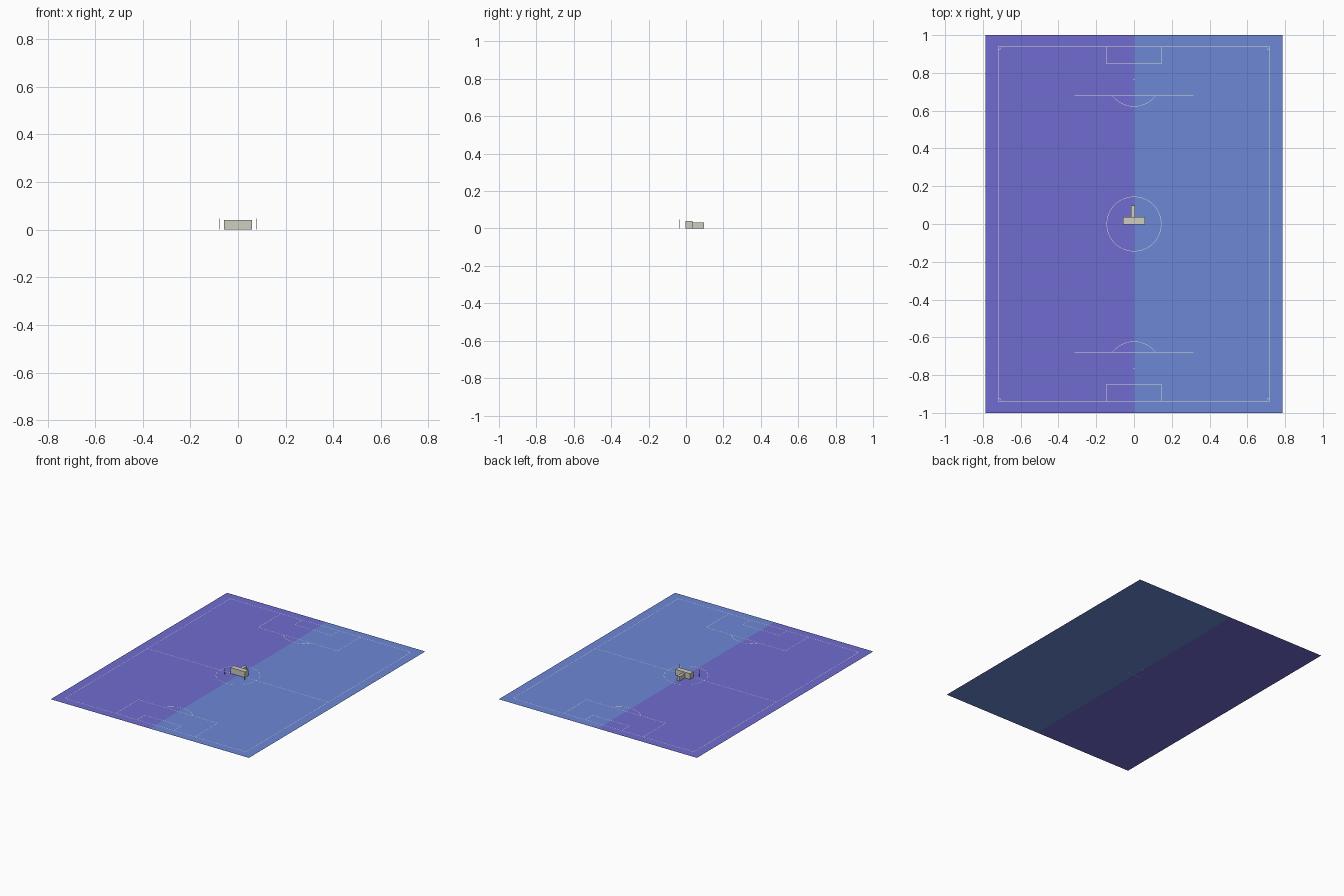
import bpy, bmesh, math
from mathutils import Matrix

if "Cube" in bpy.data.objects:
    bpy.data.objects.remove(bpy.data.objects["Cube"])

def material(name, rgb):
    m = bpy.data.materials.new(name)
    m.diffuse_color = (*rgb, 1)
    m.use_nodes = True
    m.node_tree.nodes["Principled BSDF"].inputs["Base Color"].default_value = m.diffuse_color
    return m

PURPLE = material("purple turf", (0.160, 0.148, 0.63))
BLUE = material("blue turf", (0.150, 0.242, 0.66))
CHALK = material("chalk white", (0.78, 0.78, 0.66))
STONE = material("pale stone", (0.61, 0.61, 0.53))
GREY = material("pole grey", (0.40, 0.40, 0.40))

HX, HY = 0.787, 1.0          # half size of the turf
SX, SY = 0.719, 0.9375       # half size of the marked pitch
W = 0.0022                   # line width
LZ = 0.0005                  # height of the markings

def finish(bm, name, mat):
    me = bpy.data.meshes.new(name)
    bm.to_mesh(me)
    bm.free()
    me.materials.append(mat)
    ob = bpy.data.objects.new(name, me)
    bpy.context.collection.objects.link(ob)
    return ob

def quad(bm, x0, x1, y0, y1, z):
    bm.faces.new([bm.verts.new(p) for p in
                  ((x0, y0, z), (x1, y0, z), (x1, y1, z), (x0, y1, z))])

def line_x(bm, x0, x1, y):
    quad(bm, x0 - W / 2, x1 + W / 2, y - W / 2, y + W / 2, LZ)

def line_y(bm, x, y0, y1):
    quad(bm, x - W / 2, x + W / 2, min(y0, y1), max(y0, y1), LZ)

def arc(bm, cx, cy, r, a0, a1, n):
    rows = []
    for i in range(n + 1):
        a = math.radians(a0 + (a1 - a0) * i / n)
        rows.append([bm.verts.new((cx + q * math.cos(a), cy + q * math.sin(a), LZ))
                     for q in (r - W / 2, r + W / 2)])
    for (a, b), (c, d) in zip(rows, rows[1:]):
        bm.faces.new((a, b, d, c))

def box(name, x0, x1, y0, y1, z0, z1, mat):
    bm = bmesh.new()
    bmesh.ops.create_cube(bm, size=1, matrix=Matrix.Translation(
        ((x0 + x1) / 2, (y0 + y1) / 2, (z0 + z1) / 2))
        @ Matrix.Diagonal((x1 - x0, y1 - y0, z1 - z0, 1)))
    return finish(bm, name, mat)

# Turf halves
for name, x0, x1, mat in (("turf_left", -HX, 0, PURPLE), ("turf_right", 0, HX, BLUE)):
    bm = bmesh.new()
    quad(bm, x0, x1, -HY, HY, 0)
    finish(bm, name, mat)

# Outer lines, halfway line and centre circle
bm = bmesh.new()
for s in (-1, 1):
    line_y(bm, s * SX, -SY, SY)
    line_x(bm, -SX, SX, s * SY)
line_x(bm, -SX, SX, 0)
arc(bm, 0, 0, 0.144, 0, 360, 64)
finish(bm, "pitch_outline", CHALK)

# Penalty area, goal area, spot, arc and corner arcs at both ends
for s, end in ((1, "back"), (-1, "front")):
    bm = bmesh.new()
    for half, depth in ((0.315, 0.258), (0.146, 0.086)):
        y = s * (SY - depth)
        line_x(bm, -half, half, y)
        for k in (-1, 1):
            line_y(bm, k * half, y, s * SY)
    spot = s * (SY - 0.172)
    quad(bm, -0.002, 0.002, spot - 0.002, spot + 0.002, LZ)
    arc(bm, 0, spot, 0.143, -s * 90 - 53, -s * 90 + 53, 20)
    for k in (-1, 1):
        mid = math.degrees(math.atan2(-s, -k))
        arc(bm, k * SX, s * SY, 0.0156, mid - 45, mid + 45, 6)
    finish(bm, "end_markings_" + end, CHALK)

# Central T-shaped block
box("cross_block", -0.058, 0.058, -0.002, 0.036, 0, 0.041, STONE)
box("rear_block", -0.017, 0.004, 0.036, 0.097, 0, 0.031, STONE)

# Thin poles in front of the block
for k, side in ((-1, "left"), (1, "right")):
    box("pole_" + side, k * 0.078 - 0.001, k * 0.078 + 0.001,
        -0.038, -0.036, 0, 0.047, GREY)
